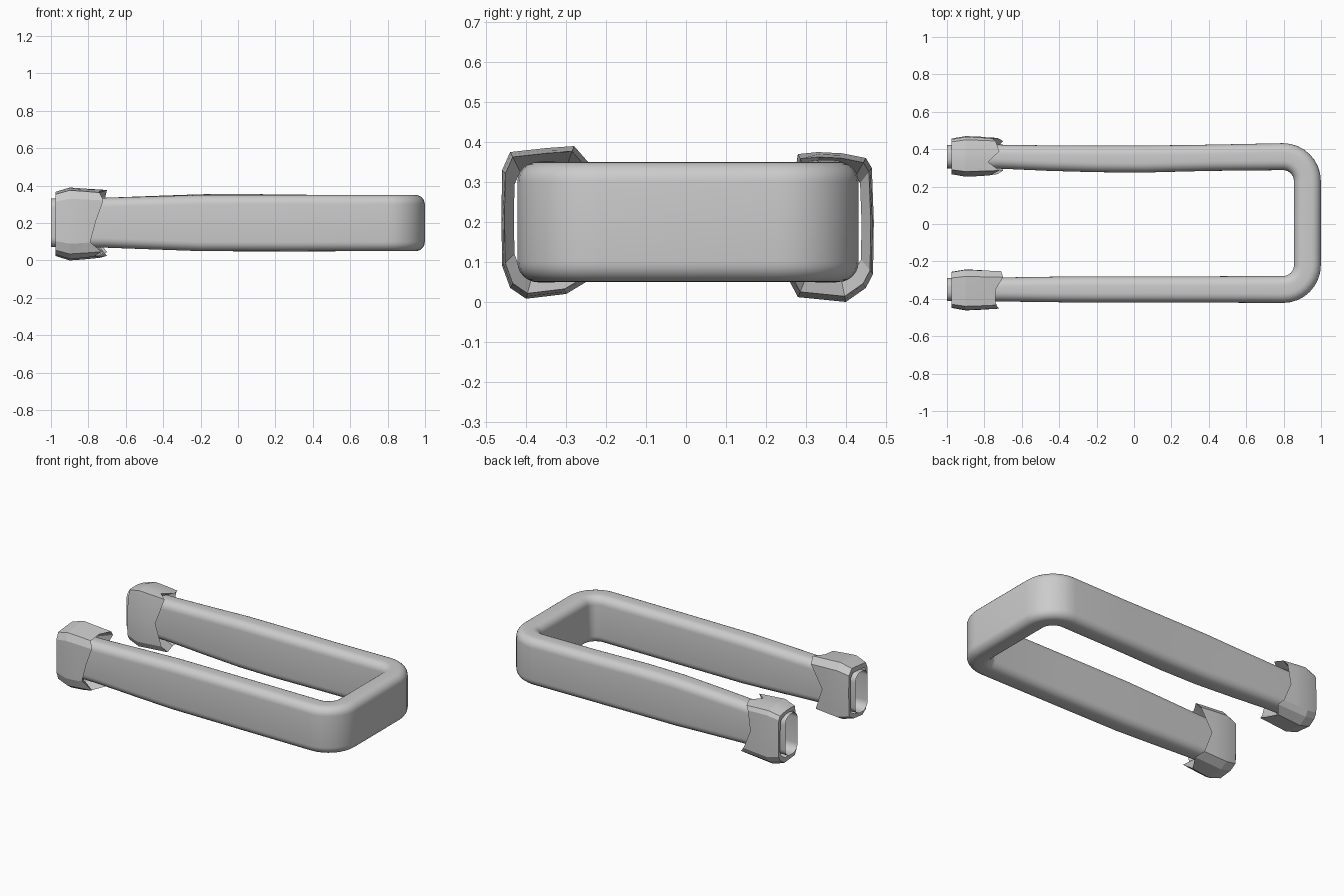
import bpy
import bmesh
from math import sin, cos, pi, radians
from mathutils import Vector

cube = bpy.data.objects.get("Cube")
if cube:
    bpy.data.objects.remove(cube)

grey = bpy.data.materials.new("plain grey")
grey.use_nodes = True
GREY = (0.6, 0.6, 0.6, 1)
grey.diffuse_color = GREY
grey.node_tree.nodes["Principled BSDF"].inputs["Base Color"].default_value = GREY


def loft(name, rings, smooth_angle):
    """Skin a list of equal closed rings, leaving both ends open."""
    bm = bmesh.new()
    loops = [[bm.verts.new(p) for p in ring] for ring in rings]
    n = len(loops[0])
    for a, b in zip(loops, loops[1:]):
        for i in range(n):
            j = (i + 1) % n
            bm.faces.new((a[i], a[j], b[j], b[i]))
    bmesh.ops.recalc_face_normals(bm, faces=bm.faces)
    mesh = bpy.data.meshes.new(name)
    bm.to_mesh(mesh)
    bm.free()
    mesh.materials.append(grey)
    obj = bpy.data.objects.new(name, mesh)
    bpy.context.collection.objects.link(obj)
    bpy.ops.object.select_all(action="DESELECT")
    obj.select_set(True)
    bpy.context.view_layer.objects.active = obj
    bpy.ops.object.shade_smooth_by_angle(angle=radians(smooth_angle))
    return obj


def rounded_rect(half_w, half_h, radius, steps=6):
    pts = []
    for k, (sx, sy) in enumerate(((1, 1), (-1, 1), (-1, -1), (1, -1))):
        for i in range(steps + 1):
            a = (k + i / steps) * pi / 2
            pts.append((sx * (half_w - radius) + radius * cos(a),
                        sy * (half_h - radius) + radius * sin(a)))
    return pts


# Bent tube: stations are x, y, half thickness, half height, centre height
front_arm = [(-1, -.35, .062, .13, .202), (-.72, -.35, .064, .133, .202),
             (-.45, -.35, .068, .142, .201), (-.2, -.35, .07, .15, .2),
             (.3, -.35, .07, .151, .2)]
back_arm = [(-1, .36, .062, .13, .202), (-.72, .36, .064, .133, .202),
            (-.45, .352, .068, .143, .202), (-.2, .348, .071, .152, .202),
            (.05, .347, .072, .153, .202), (.4, .354, .07, .151, .2)]


def corner(cy, start):
    r = .13
    out = []
    for i in range(9):
        a = start + i * pi / 16
        out.append((.797 + r * cos(a), cy + r * sin(a), .072, .15, .2))
    return out


stations = front_arm + corner(-.22, -pi / 2) + corner(.23, 0) + back_arm[::-1]
rings = []
for i, (x, y, w, h, z) in enumerate(stations):
    before, after = stations[max(i - 1, 0)], stations[min(i + 1, len(stations) - 1)]
    along = Vector((after[0] - before[0], after[1] - before[1], 0)).normalized()
    if i in (0, len(stations) - 1):
        along = Vector((1 if i == 0 else -1, 0, 0))
    side = Vector((along.y, -along.x, 0))
    rings.append([Vector((x, y, z)) + side * u + Vector((0, 0, v))
                  for u, v in rounded_rect(w, h, .05)])
loft("bent_tube", rings, 40)


# Faceted collars: outline points are outward offset, height, ragged end
def collar(name, centre, outward, outline):
    def ring(x, grow):
        return [Vector((tip if x is None else x, centre + outward * u * grow,
                        .2 + (z - .2) * grow)) for u, z, tip in outline]
    mouth = ring(-.975, .72)
    throat = [Vector((-.82, p.y, p.z)) for p in ring(-.82, .72)]
    loft(name, [mouth, ring(-.975, .88), ring(-.9, 1), ring(-.82, .97),
                ring(None, .93), throat], 15)


collar("front_collar", -.35, -1, [
    (.11, .09, -.79), (.112, .21, -.76), (.11, .33, -.72), (.09, .375, -.74),
    (0, .385, -.74), (-.07, .39, -.7), (-.105, .35, -.71), (-.107, .2, -.79),
    (-.1, .05, -.74), (-.05, .02, -.71), (.05, .008, -.77), (.09, .035, -.73)])
collar("back_collar", .36, 1, [
    (.108, .07, -.73), (.11, .2, -.78), (.105, .335, -.76), (.09, .36, -.74),
    (.03, .372, -.72), (-.03, .375, -.78), (-.08, .37, -.72), (-.107, .2, -.77),
    (-.1, .05, -.73), (-.08, .012, -.7), (.04, 0, -.74), (.09, .035, -.7)])
